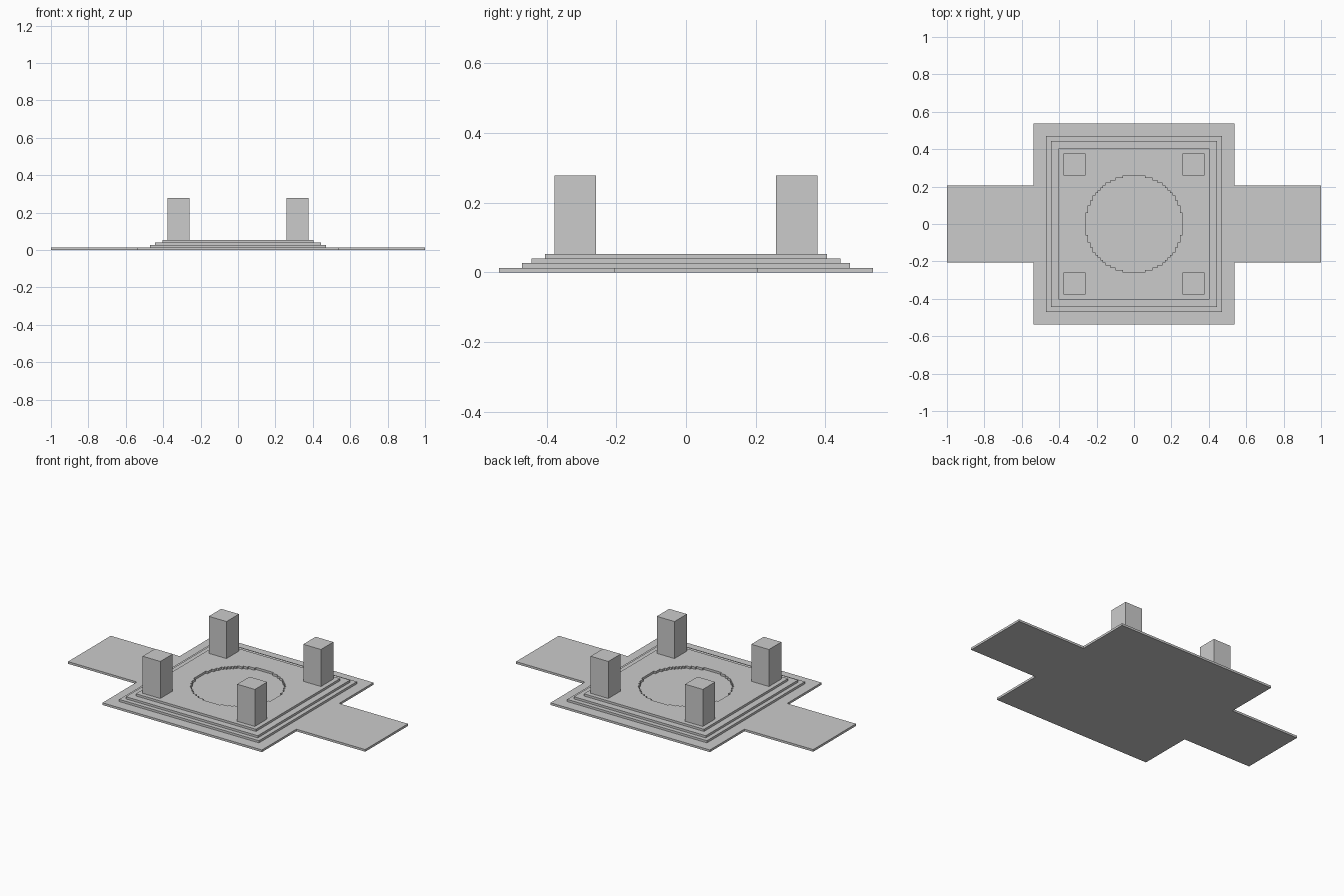
import bpy, bmesh, math

if "Cube" in bpy.data.objects:
    bpy.data.objects.remove(bpy.data.objects["Cube"])

U = 2 / 151  # one block of the model's block grid


def square(half):
    return [(-half, -half), (half, -half), (half, half), (-half, half)]


def stepped_circle(r):
    """Blocky circle outline, in block units."""
    n = int(r)
    top = []
    for i in range(-n, n + 1):
        h = int(math.sqrt(r * r - i * i)) + 0.5
        if top and top[-1][1] == h:
            top[-1] = (i + 0.5, h)      # extend a flat run
        else:
            top += [(i - 0.5, h), (i + 0.5, h)]
    return top + [(x, -y) for x, y in reversed(top)]


def prism(name, loops, z0, z1, offset=(0, 0)):
    """Extrude flat outlines (a second loop is a hole) from z0 to z1 blocks."""
    curve = bpy.data.curves.new(name, 'CURVE')
    curve.dimensions = '2D'
    curve.fill_mode = 'BOTH'
    curve.extrude = (z1 - z0) * U / 2
    for loop in loops:
        spline = curve.splines.new('POLY')
        spline.points.add(len(loop) - 1)
        for p, (x, y) in zip(spline.points, loop):
            p.co = (x * U, y * U, 0, 1)
        spline.use_cyclic_u = True
    temp = bpy.data.objects.new(name + "_outline", curve)
    bpy.context.collection.objects.link(temp)
    bpy.context.view_layer.update()
    deps = bpy.context.evaluated_depsgraph_get()
    mesh = bpy.data.meshes.new_from_object(temp.evaluated_get(deps))
    bpy.data.objects.remove(temp)
    bpy.data.curves.remove(curve)

    # weld caps to walls and keep flat faces
    bm = bmesh.new()
    bm.from_mesh(mesh)
    bmesh.ops.remove_doubles(bm, verts=bm.verts, dist=1e-5)
    bmesh.ops.recalc_face_normals(bm, faces=bm.faces)
    for f in bm.faces:
        f.smooth = False
    bm.to_mesh(mesh)
    bm.free()
    obj = bpy.data.objects.new(name, mesh)
    obj.location = (offset[0] * U, offset[1] * U, (z0 + z1) * U / 2)
    bpy.context.collection.objects.link(obj)
    return obj


# Ground slab with a walkway out to each side
B, W, L = 40.5, 15.5, 75.5
cross = [(-L, -W), (-B, -W), (-B, -B), (B, -B), (B, -W), (L, -W),
         (L, W), (B, W), (B, B), (-B, B), (-B, W), (-L, W)]
prism("ground_slab", [cross], 0, 1)

# Stepped platform
prism("lower_step", [square(35.5)], 1, 2)
prism("middle_step", [square(33.5)], 2, 3)

# Top step with the sunken round basin
prism("top_step", [square(30.5), stepped_circle(19.5)], 3, 4)

# Four corner pillars
for sx, side in ((-1, "left"), (1, "right")):
    for sy, end in ((-1, "front"), (1, "back")):
        prism(f"{end}_{side}_pillar", [square(4.5)], 4, 21, (24 * sx, 24 * sy))
